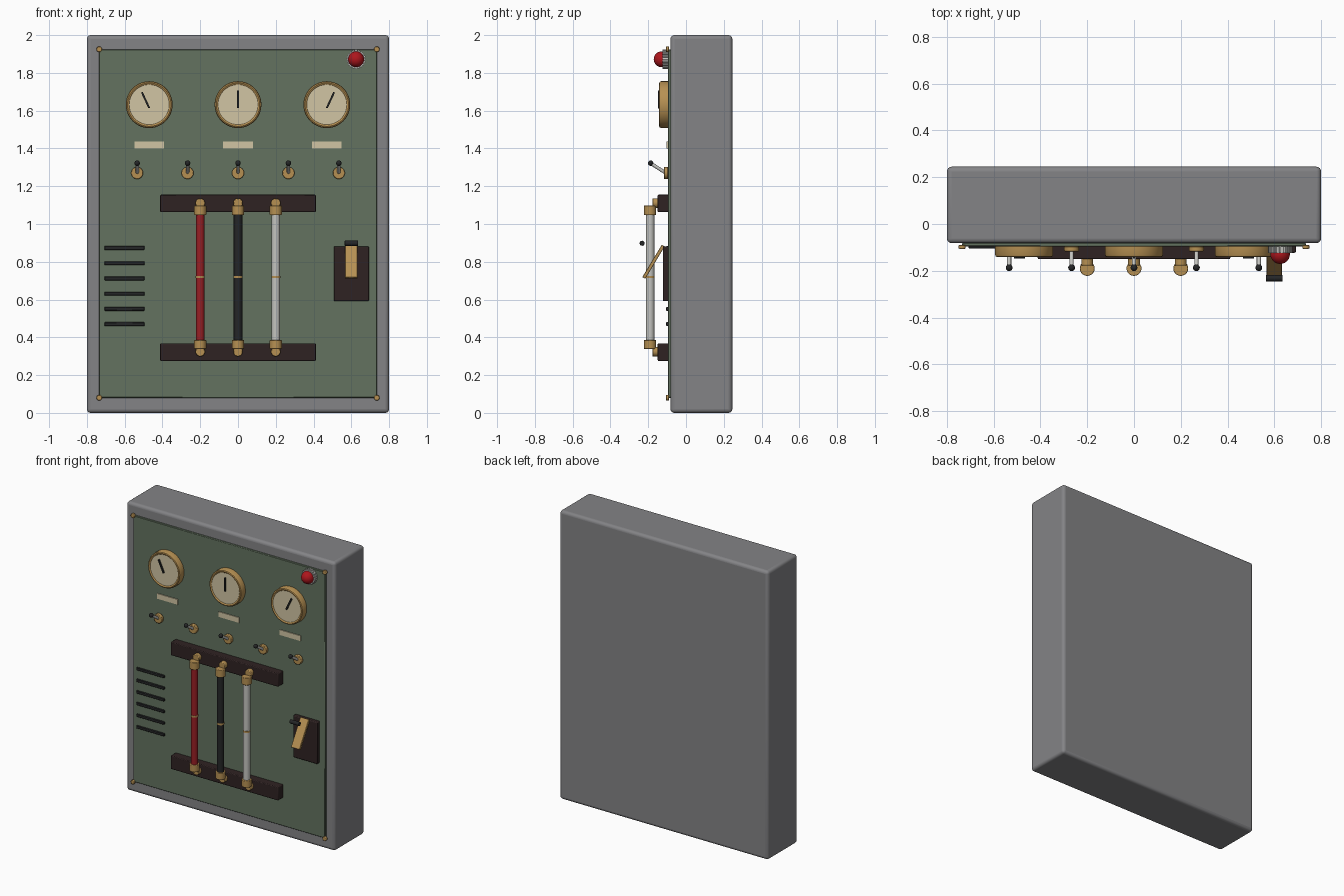
import bpy, bmesh, math
from mathutils import Vector, Matrix

if "Cube" in bpy.data.objects:
    bpy.data.objects.remove(bpy.data.objects["Cube"])


def mat(name, r, g, b):
    m = bpy.data.materials.new(name)
    m.diffuse_color = (r, g, b, 1)
    m.use_nodes = True
    m.node_tree.nodes["Principled BSDF"].inputs["Base Color"].default_value = m.diffuse_color
    return m


GREY = mat("cabinet grey", 0.23, 0.23, 0.24)
GREEN = mat("panel green", 0.125, 0.17, 0.115)
BRASS = mat("brass", 0.47, 0.28, 0.085)
CREAM = mat("dial cream", 0.64, 0.56, 0.37)
BROWN = mat("dark brown", 0.028, 0.016, 0.016)
BLACK = mat("black", 0.018, 0.019, 0.02)
RED = mat("fuse red", 0.32, 0.014, 0.018)
LAMP = mat("lamp red", 0.42, 0.008, 0.012)
WHITE = mat("off white", 0.55, 0.55, 0.52)


def finish(name, bm, material, bevel=0, segments=2):
    bmesh.ops.recalc_face_normals(bm, faces=bm.faces)
    me = bpy.data.meshes.new(name)
    bm.to_mesh(me)
    bm.free()
    ob = bpy.data.objects.new(name, me)
    bpy.context.collection.objects.link(ob)
    me.materials.append(material)
    if bevel:
        mod = ob.modifiers.new("bevel", 'BEVEL')
        mod.width, mod.segments, mod.limit_method = bevel, segments, 'ANGLE'
    bpy.ops.object.select_all(action='DESELECT')
    ob.select_set(True)
    bpy.context.view_layer.objects.active = ob
    bpy.ops.object.shade_smooth_by_angle(angle=math.radians(35))
    return ob


def box(name, lo, hi, material, bevel=0, segments=2):
    lo, hi = Vector(lo), Vector(hi)
    bm = bmesh.new()
    bmesh.ops.create_cube(bm, size=1)
    bmesh.ops.scale(bm, vec=hi - lo, verts=bm.verts)
    bmesh.ops.translate(bm, vec=(lo + hi) / 2, verts=bm.verts)
    return finish(name, bm, material, bevel, segments)


def rod(name, a, b, r, material, sides=24, bevel=0):
    a, b = Vector(a), Vector(b)
    bm = bmesh.new()
    rot = Vector((0, 0, 1)).rotation_difference(b - a).to_matrix().to_4x4()
    bmesh.ops.create_cone(bm, cap_ends=True, segments=sides, radius1=r, radius2=r,
                          depth=(b - a).length, matrix=Matrix.Translation((a + b) / 2) @ rot)
    return finish(name, bm, material, bevel)


def ball(name, c, r, material):
    bm = bmesh.new()
    bmesh.ops.create_uvsphere(bm, u_segments=24, v_segments=14, radius=r,
                              matrix=Matrix.Translation(c))
    return finish(name, bm, material)


def lathe(name, profile, x, z, material, sides=48):
    # closed (radius, y) profile turned round the y axis
    bm = bmesh.new()
    rings = []
    for i in range(sides):
        t = 2 * math.pi * i / sides
        rings.append([bm.verts.new((x + r * math.cos(t), y, z + r * math.sin(t)))
                      for r, y in profile])
    n = len(profile)
    for i in range(sides):
        a, b = rings[i], rings[(i + 1) % sides]
        for j in range(n):
            k = (j + 1) % n
            bm.faces.new((a[j], a[k], b[k], b[j]))
    return finish(name, bm, material)


# cabinet and front panel
box("cabinet", (-0.8, -0.082, 0), (0.8, 0.245, 2), GREY, 0.02, 4)
box("front_panel", (-0.735, -0.096, 0.08), (0.735, -0.08, 1.925), GREEN, 0.003, 1)
for x in (-0.735, 0.735):
    for z in (0.08, 1.925):
        rod("panel_screw", (x, -0.09, z), (x, -0.106, z), 0.015, BRASS, 16, 0.003)

# gauges with needles and label plates
RIM = [(0.105, -0.095), (0.124, -0.095), (0.124, -0.132), (0.121, -0.139),
       (0.115, -0.142), (0.109, -0.14), (0.105, -0.136)]
for x, tilt in ((-0.47, -25), (0, 0), (0.47, 25)):
    lathe("gauge_rim", RIM, x, 1.632, BRASS)
    rod("gauge_face", (x, -0.095, 1.632), (x, -0.137, 1.632), 0.107, CREAM, 48)
    needle = box("gauge_needle", (-0.005, -0.147, 0), (0.005, -0.136, 0.092), BLACK)
    needle.location = (x, 0, 1.614)
    needle.rotation_euler.y = math.radians(tilt)
    box("label_plate", (x - 0.079, -0.102, 1.4), (x + 0.079, -0.095, 1.436), CREAM)

# toggle switches
for i in range(5):
    x = (i - 2) * 0.267
    rod("toggle_base", (x, -0.095, 1.27), (x, -0.117, 1.27), 0.032, BRASS, 24, 0.004)
    rod("toggle_lever", (x, -0.11, 1.272), (x, -0.185, 1.32), 0.009, WHITE, 16)
    ball("toggle_tip", (x, -0.187, 1.322), 0.0145, BLACK)

# fuse mounting bars
for z0, z1 in ((0.275, 0.368), (1.063, 1.155)):
    box("fuse_bar", (-0.412, -0.15, z0), (0.412, -0.09, z1), BROWN, 0.005)

# three long fuses with end caps, clips and middle bands
for x, colour in ((-0.2, RED), (0, BLACK), (0.2, WHITE)):
    y = -0.19
    rod("fuse_tube", (x, y, 0.36), (x, y, 1.08), 0.0225, colour)
    rod("fuse_band", (x, y, 0.714), (x, y, 0.726), 0.0238, BRASS)
    for z0, z1, clip in ((0.338, 0.386, 0.324), (1.047, 1.098, 1.111)):
        rod("fuse_cap", (x, y, z0), (x, y, z1), 0.032, BRASS, 24, 0.003)
        rod("fuse_clip", (x, -0.145, clip), (x, -0.178, clip), 0.025, BRASS, 24, 0.004)

# main switch: base, slanted blade and grip
box("switch_base", (0.507, -0.123, 0.592), (0.693, -0.09, 0.882), BROWN, 0.006)
blade = box("switch_blade", (-0.033, -0.009, -0.1), (0.033, 0.009, 0.1), BRASS, 0.002, 1)
blade.location = (0.6, -0.172, 0.8)
blade.rotation_euler.x = math.radians(-31)
rod("switch_grip", (0.564, -0.232, 0.898), (0.636, -0.232, 0.898), 0.0135, BLACK, 20, 0.002)

# warning lamp with ribbed collar
lamp_x, lamp_z = 0.625, 1.872
rod("lamp_collar", (lamp_x, -0.095, lamp_z), (lamp_x, -0.125, lamp_z), 0.048, WHITE, 40)
for i in range(20):
    t = 2 * math.pi * i / 20
    px, pz = lamp_x + 0.047 * math.cos(t), lamp_z + 0.047 * math.sin(t)
    rod("collar_rib", (px, -0.095, pz), (px, -0.125, pz), 0.005, WHITE, 8)
ball("lamp_dome", (lamp_x, -0.129, lamp_z), 0.042, LAMP)

# ventilation slots
for i in range(6):
    z = 0.47 + i * 0.0806
    box("vent_slot", (-0.708, -0.105, z - 0.01), (-0.494, -0.09, z + 0.01), BLACK, 0.003, 1)
